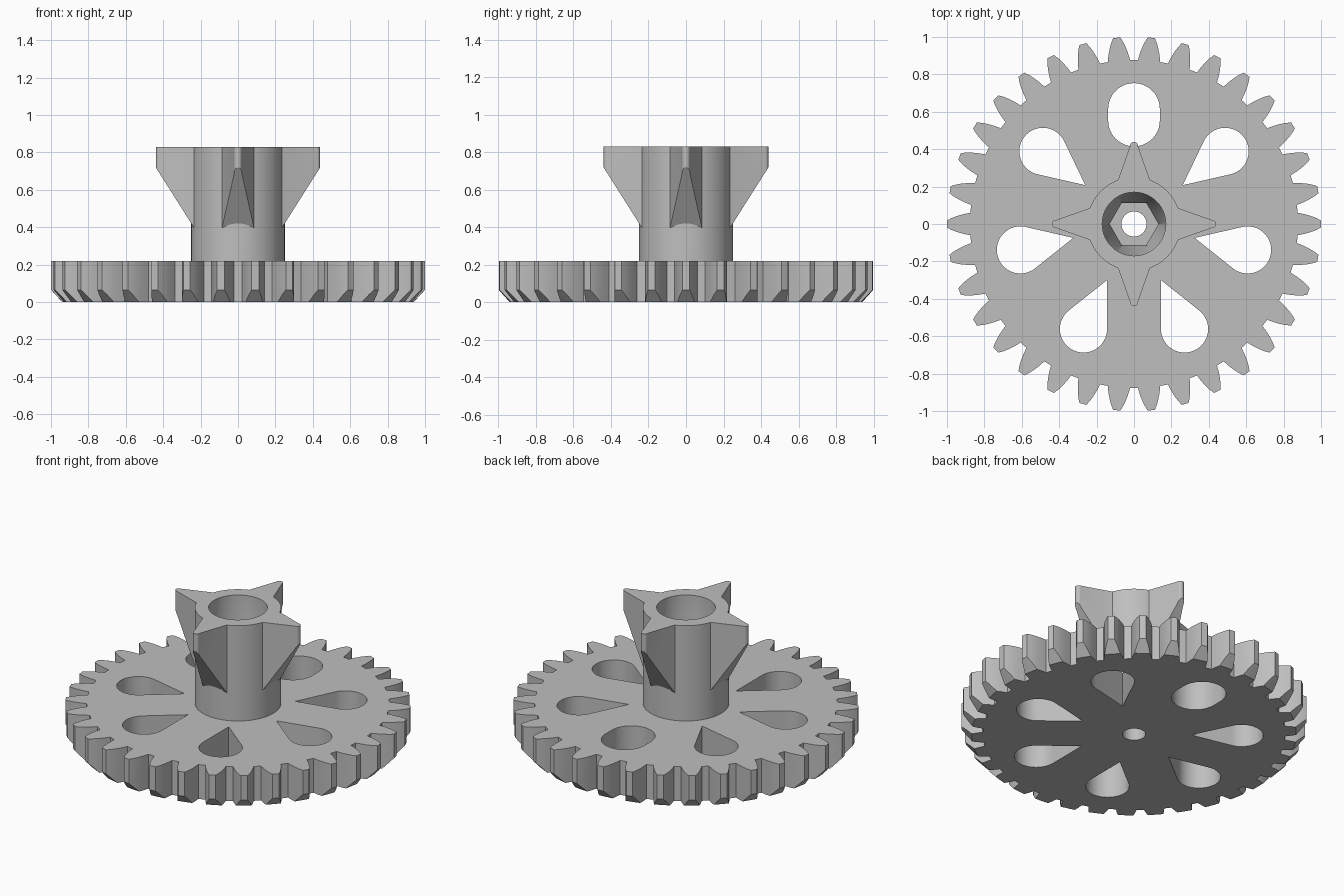
import bpy, bmesh, math

if "Cube" in bpy.data.objects:
    bpy.data.objects.remove(bpy.data.objects["Cube"], do_unlink=True)

grey = bpy.data.materials.new("plain grey")
grey.diffuse_color = (0.52, 0.52, 0.52, 1)
grey.use_nodes = True
grey.node_tree.nodes["Principled BSDF"].inputs["Base Color"].default_value = (0.52, 0.52, 0.52, 1)


def loft(name, rings, cut=None):
    """Solid through a list of (outline, z) rings, optionally trimmed by a plane."""
    bm = bmesh.new()
    loops = [[bm.verts.new((x, y, z)) for x, y in pts] for pts, z in rings]
    n = len(loops[0])
    for a, b in zip(loops, loops[1:]):
        for i in range(n):
            j = (i + 1) % n
            bm.faces.new((a[i], a[j], b[j], b[i]))
    bm.faces.new(loops[0][::-1])
    bm.faces.new(loops[-1])
    if cut:
        res = bmesh.ops.bisect_plane(bm, geom=bm.verts[:] + bm.edges[:] + bm.faces[:],
                                     plane_co=cut[0], plane_no=cut[1], clear_outer=True)
        edges = [e for e in res["geom_cut"] if isinstance(e, bmesh.types.BMEdge)]
        bmesh.ops.contextual_create(bm, geom=edges)
    bmesh.ops.recalc_face_normals(bm, faces=bm.faces)
    mesh = bpy.data.meshes.new(name)
    bm.to_mesh(mesh)
    bm.free()
    mesh.materials.append(grey)
    ob = bpy.data.objects.new(name, mesh)
    bpy.context.collection.objects.link(ob)
    return ob


def combine(target, tool, operation):
    """Apply a boolean and discard the tool."""
    mod = target.modifiers.new("boolean", 'BOOLEAN')
    mod.object, mod.operation, mod.solver = tool, operation, 'EXACT'
    bpy.context.view_layer.objects.active = target
    bpy.ops.object.modifier_apply(modifier=mod.name)
    bpy.data.objects.remove(tool, do_unlink=True)


def turn(pts, angle):
    c, s = math.cos(angle), math.sin(angle)
    return [(x * c - y * s, x * s + y * c) for x, y in pts]


def arc(cx, r, start, end, n):
    angles = [math.radians(start + (end - start) * i / n) for i in range(n + 1)]
    return [(cx + r * math.cos(a), r * math.sin(a)) for a in angles]


def circle(r, n):
    return arc(0, r, 0, 360 - 360 / n, n - 1)


def hexagon(apothem, n):
    """Hexagon with a corner on x, sampled by angle into n points."""
    pts = []
    for i in range(n):
        a = 2 * math.pi * i / n
        r = apothem / math.cos(a % (math.pi / 3) - math.pi / 6)
        pts.append((r * math.cos(a), r * math.sin(a)))
    return pts


def bore():
    """Round bore narrowing to a hexagonal pocket, then a small through hole."""
    n = 60
    hexa, wide, small = hexagon(0.113, n), circle(0.17, n), circle(0.067, n)
    return loft("bore_cutter", [(small, -0.1), (small, 0.15), (hexa, 0.15),
                                (hexa, 0.30), (wide, 0.45), (wide, 1.0)])


# Toothed wheel: half of one tooth as (radius, half width)
TEETH = 34
flank = [(0.875, 0.060), (0.91, 0.053), (0.944, 0.0436), (0.975, 0.032), (1.0, 0.019)]
tooth = [(r, -w) for r, w in flank] + [(r, w) for r, w in reversed(flank)]
outline = [p for i in range(TEETH) for p in turn(tooth, 2 * math.pi * i / TEETH)]
wheel = loft("gear_wheel", [(outline, -0.05), (outline, 0.22)])

# Bevel on the lower ends of the teeth
combine(wheel, loft("bevel_cutter", [(circle(0.94, 136), 0), (circle(1.171, 136), 0.25)]),
        'INTERSECT')

# Seven openings: one rounded slot at the back, six teardrops
slot = arc(0.615, 0.138, -90, 90, 24) + arc(0.553, 0.138, 90, 270, 24)
half = 180 / 7
teardrop = [(0.333, 0)] + arc(0.623, 0.126, -90 - half, 90 + half, 32)
for i in range(7):
    pts = turn(teardrop if i else slot, math.pi / 2 + 2 * math.pi * i / 7)
    combine(wheel, loft("opening_cutter", [(pts, -0.2), (pts, 0.4)]), 'DIFFERENCE')
combine(wheel, bore(), 'DIFFERENCE')

# Hub with four tapered fins, sloped underneath
hub = loft("hub", [(circle(0.25, 96), 0.21), (circle(0.25, 96), 0.83)])
fin = [(0.20, -0.095), (0.233, -0.086), (0.415, -0.022)] \
    + arc(0.417, 0.022, -70, 70, 8) + [(0.415, 0.022), (0.233, 0.086), (0.20, 0.095)]
for i in range(4):
    a = i * math.pi / 2
    pts = turn(fin, a)
    slope = ((0.25 * math.cos(a), 0.25 * math.sin(a), 0.42),
             (0.30 * math.cos(a), 0.30 * math.sin(a), -0.19))
    combine(hub, loft("fin", [(pts, 0.30), (pts, 0.83)], slope), 'UNION')
combine(hub, bore(), 'DIFFERENCE')

# Smooth the round walls, keep the edges crisp
for ob in (wheel, hub):
    bpy.ops.object.select_all(action='DESELECT')
    ob.select_set(True)
    bpy.context.view_layer.objects.active = ob
    bpy.ops.object.shade_smooth_by_angle(angle=math.radians(25))
